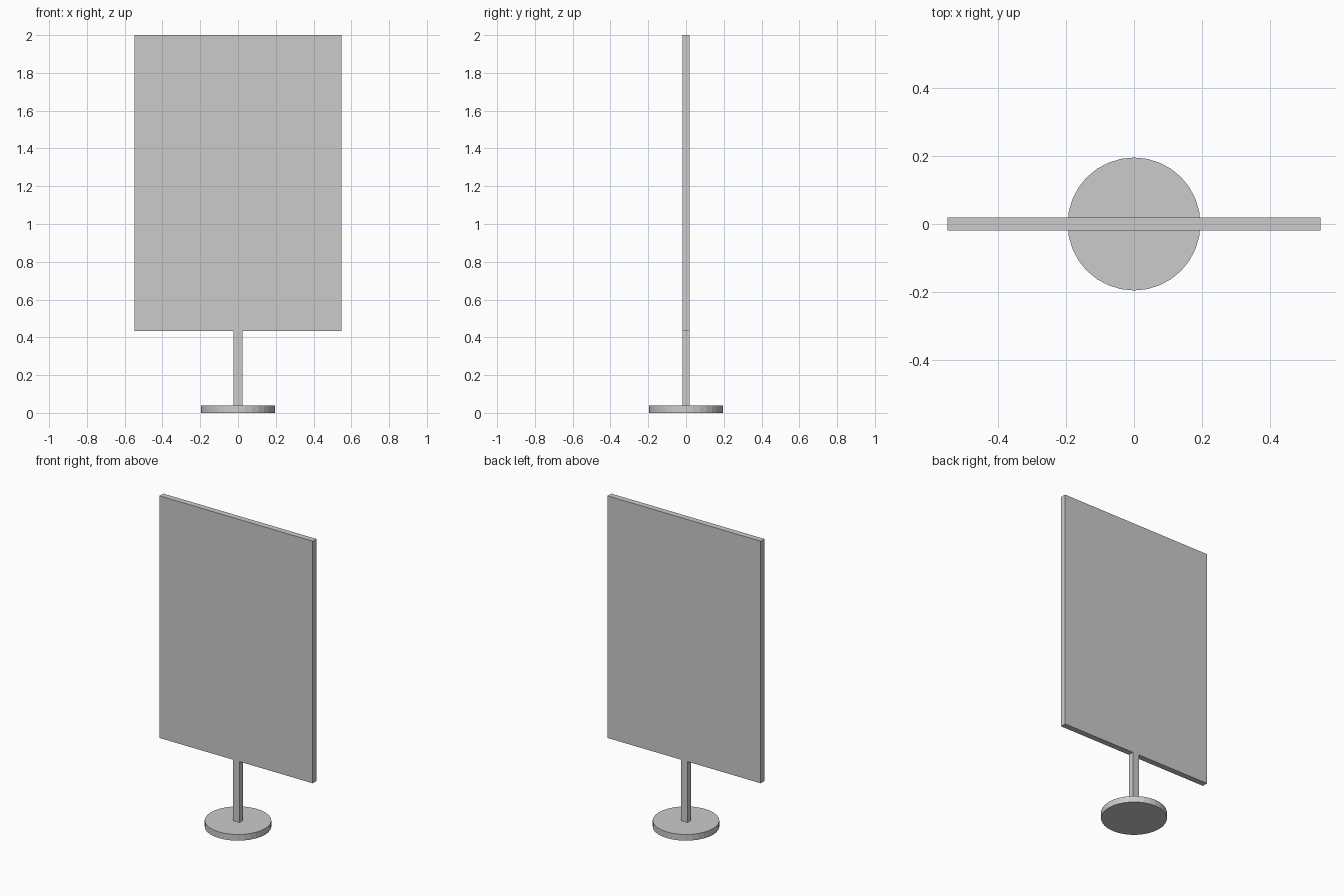
import bpy

if "Cube" in bpy.data.objects:
    bpy.data.objects.remove(bpy.data.objects["Cube"])

PANEL_W, THICK, POST_W = 1.096, 0.038, 0.048
BASE_R, BASE_H = 0.195, 0.04
PANEL_Z, TOP_Z = 0.434, 2.0


def box(name, width, depth, z0, z1):
    bpy.ops.mesh.primitive_cube_add(size=1, location=(0, 0, (z0 + z1) / 2))
    ob = bpy.context.object
    ob.name = name
    ob.scale = (width, depth, z1 - z0)
    bpy.ops.object.transform_apply(location=False, rotation=False, scale=True)
    return ob


# Round foot
bpy.ops.mesh.primitive_cylinder_add(vertices=32, radius=BASE_R, depth=BASE_H,
                                    location=(0, 0, BASE_H / 2))
bpy.context.object.name = "base_disc"

# Short post carrying the flat board
box("post", POST_W, THICK, BASE_H, PANEL_Z)
box("display_panel", PANEL_W, THICK, PANEL_Z, TOP_Z)
